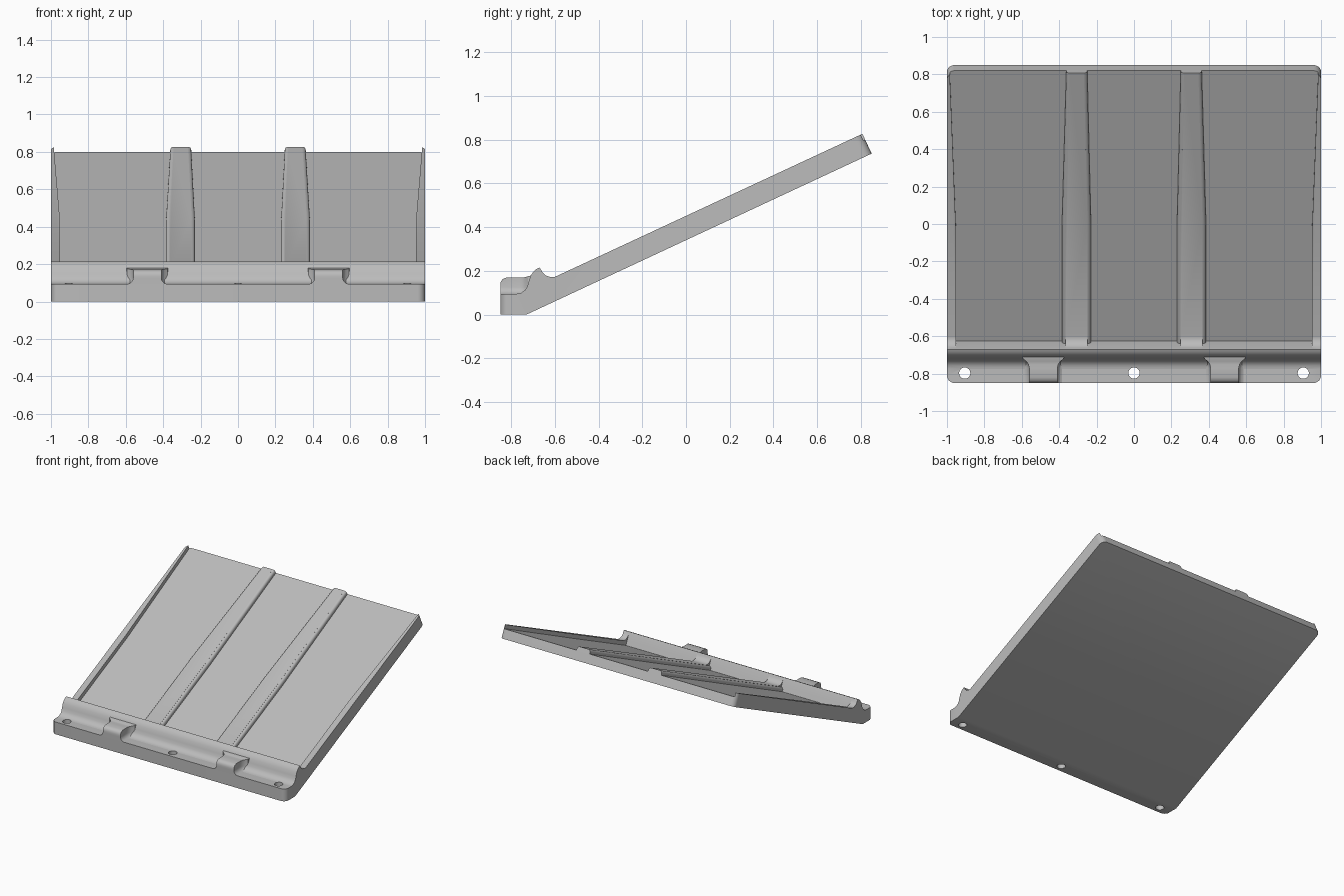
import bpy, bmesh, math
from mathutils import Vector

cube = bpy.data.objects.get("Cube")
if cube:
    bpy.data.objects.remove(cube)

grey = bpy.data.materials.new("plain_grey")
grey.use_nodes = True
grey.diffuse_color = (0.5, 0.5, 0.5, 1)
grey.node_tree.nodes["Principled BSDF"].inputs["Base Color"].default_value = (0.5, 0.5, 0.5, 1)

# Frame of the tilted deck: s runs up the slope, n is the height above the underside
TILT = math.radians(25)
HINGE_Y, LENGTH, THICK, FLOOR = -0.73, 1.743, 0.10, 0.07
FRONT, FLANGE = -0.85, 0.095


def deck(x, s, n):
    c, k = math.cos(TILT), math.sin(TILT)
    return Vector((x, HINGE_Y + s * c - n * k, s * k + n * c))


def finish(name, bm):
    bmesh.ops.recalc_face_normals(bm, faces=bm.faces)
    mesh = bpy.data.meshes.new(name)
    bm.to_mesh(mesh)
    bm.free()
    mesh.materials.append(grey)
    obj = bpy.data.objects.new(name, mesh)
    bpy.context.collection.objects.link(obj)
    return obj


def loft(sections):
    """Skin matching closed sections and cap both ends."""
    bm = bmesh.new()
    rings = [[bm.verts.new(p) for p in sec] for sec in sections]
    for a, b in zip(rings, rings[1:]):
        for i in range(len(a)):
            j = (i + 1) % len(a)
            bm.faces.new((a[i], a[j], b[j], b[i]))
    bm.faces.new(rings[0])
    bm.faces.new(rings[-1])
    return bm


def smooth(obj):
    bpy.ops.object.select_all(action='DESELECT')
    obj.select_set(True)
    bpy.context.view_layer.objects.active = obj
    bpy.ops.object.shade_smooth_by_angle(angle=math.radians(35))


def cut(obj, cutter):
    mod = obj.modifiers.new("cut", 'BOOLEAN')
    mod.operation, mod.solver, mod.object = 'DIFFERENCE', 'EXACT', cutter
    bpy.context.view_layer.objects.active = obj
    bpy.ops.object.modifier_apply(modifier=mod.name)
    bpy.data.objects.remove(cutter)


# Body: side profile with flange, curved lip and tilted deck
end_low, end_top = deck(0, LENGTH, 0), deck(0, LENGTH, THICK)
profile = [(FRONT, 0), (HINGE_Y, 0), end_low.yz, end_top.yz,
           (-0.6, 0.1725), (-0.62, 0.172), (-0.64, 0.178), (-0.655, 0.191), (-0.67, 0.215),
           (-0.684, 0.209), (-0.698, 0.197), (-0.711, 0.177), (-0.72, 0.15),
           (-0.727, 0.127), (-0.738, 0.111), (-0.755, 0.099), (-0.775, FLANGE), (FRONT, FLANGE)]
bm = loft([[Vector((x, p[0], p[1])) for p in profile] for x in (-1, 1)])


def is_corner(e):
    a, b = e.verts[0].co, e.verts[1].co
    if abs(a.x - b.x) > 0.01:
        return False
    at_front = max(a.y, b.y) < FRONT + 0.001
    at_back = min(a.y, b.y) > end_top.y - 0.001
    return at_front or at_back


bmesh.ops.bevel(bm, geom=[e for e in bm.edges if is_corner(e)], offset=0.04,
                segments=6, profile=0.5, affect='EDGES')
body = finish("ramp_body", bm)


# Channels: tapered troughs that leave ribs and edge rails standing
def channel(low, high, round_low, round_high):
    taper_s = 0.84

    def section(s):
        t = max(0, (s - taper_s) / (LENGTH - taper_s))
        left, right = (low[0] + (low[1] - low[0]) * t, high[0] + (high[1] - high[0]) * t)
        side = [(0, FLOOR)]
        r = 0.018
        for i in range(5):
            a = math.radians(22.5 * i)
            side.append((r * (1 - math.cos(a)), THICK - r + r * math.sin(a)))
        side.append((r, THICK + 0.12))
        pts = [deck(left - d * round_low, s, n) for d, n in side]
        return pts + [deck(right + d * round_high, s, n) for d, n in reversed(side)]

    return finish("channel_cutter", loft([section(s) for s in (0.147, taper_s, 1.8)]))


RIB_IN, RIB_OUT, RAIL = (0.23, 0.25), (0.385, 0.362), (0.953, 0.985)


def neg(pair):
    return (-pair[0], -pair[1])


cut(body, channel(neg(RIB_IN), RIB_IN, 1, 1))
cut(body, channel(RIB_OUT, RAIL, 1, 0))
cut(body, channel(neg(RAIL), neg(RIB_OUT), 0, 1))

# Screw holes through the flange
for x in (-0.905, 0, 0.905):
    ring = [Vector((x + 0.03 * math.cos(a), -0.797 + 0.03 * math.sin(a), 0))
            for a in (math.tau * i / 24 for i in range(24))]
    up = Vector((0, 0, 0.3))
    cut(body, finish("hole_cutter", loft([[p - up for p in ring], [p + up for p in ring]])))
smooth(body)


# Bridge blocks on the flange, flared where they meet flange and lip
stations = [(FRONT, 0.075, 0.138), (-0.847, 0.075, 0.152), (-0.838, 0.075, 0.163),
            (-0.82, 0.075, 0.17), (-0.77, 0.075, 0.17), (-0.75, 0.08, 0.17),
            (-0.735, 0.09, 0.171), (-0.722, 0.108, 0.176), (-0.7, 0.115, 0.18)]
for name, cx in (("right_block", -0.485), ("left_block", 0.485)):
    sections = []
    for y, w, top in stations:
        half = [(w + 0.03, FLANGE - 0.002), (w + 0.015, 0.099), (w + 0.004, 0.11),
                (w, 0.125), (w, top)]
        pts = [(-x, z) for x, z in half] + half[::-1]
        sections.append([Vector((cx + x, y, z)) for x, z in pts])
    smooth(finish(name, loft(sections)))
